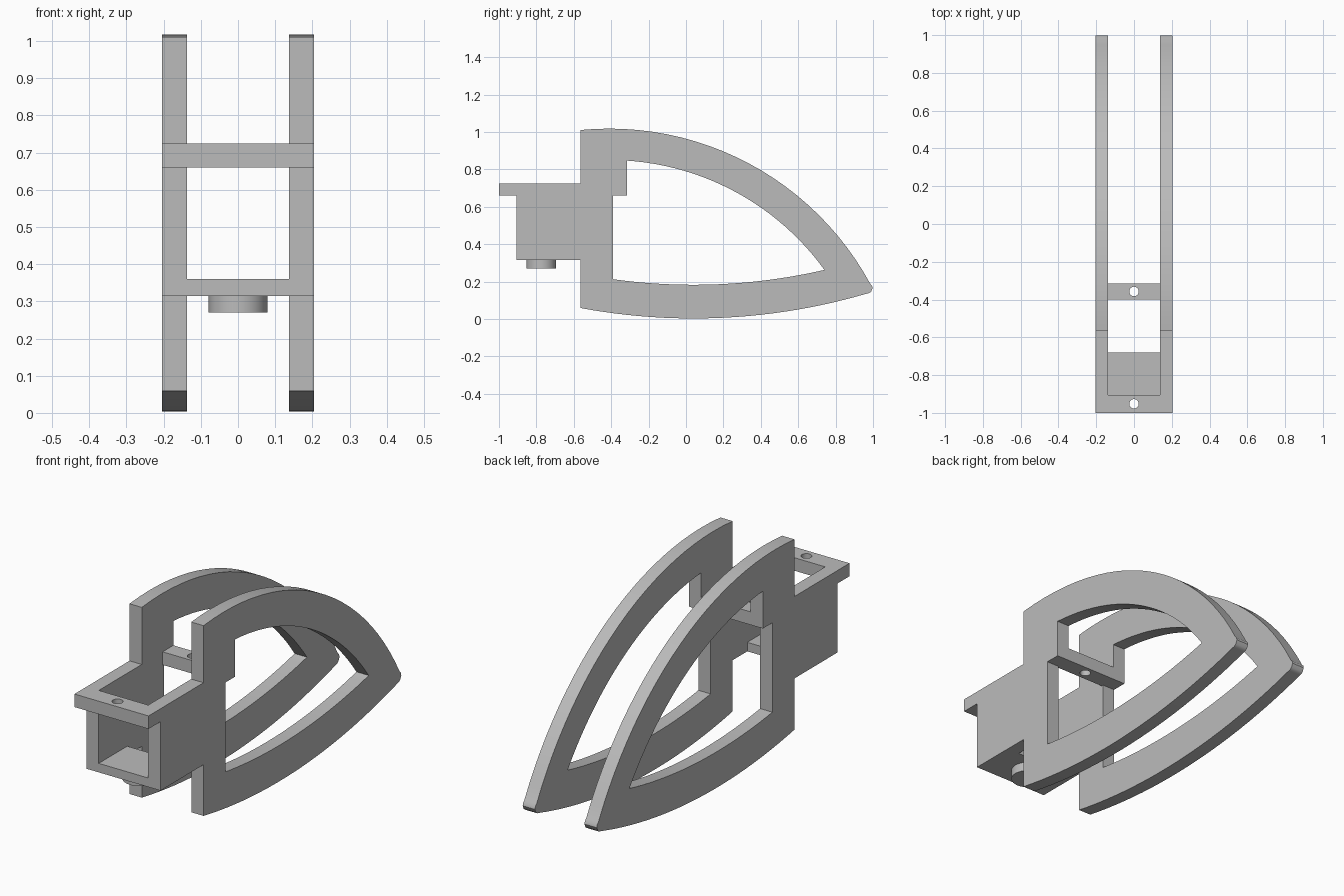
import bpy, bmesh
from math import asin, sin, cos, pi, radians

if "Cube" in bpy.data.objects:
    bpy.data.objects.remove(bpy.data.objects["Cube"], do_unlink=True)

grey = bpy.data.materials.new("plain grey")
grey.use_nodes = True
colour = (0.5, 0.5, 0.5, 1)
grey.diffuse_color = colour
grey.node_tree.nodes["Principled BSDF"].inputs["Base Color"].default_value = colour

OUTER, INNER = 0.205, 0.137      # side plate faces, distance from centre
UPRIGHT = (pi / 2, 0, pi / 2)    # profile x, y become world y, z


def arc(cy, cz, r, y0, y1, side, n=24):
    """Points on a circle between two horizontal positions, above or below its centre."""
    a0, a1 = asin((y0 - cy) / r), asin((y1 - cy) / r)
    angles = [a0 + (a1 - a0) * i / n for i in range(n + 1)]
    return [(cy + r * sin(a), cz + side * r * cos(a)) for a in angles]


def circle(y, r, n=32):
    return [(r * cos(2 * pi * i / n), y + r * sin(2 * pi * i / n)) for i in range(n)]


def rect(y0, y1):
    return [(-INNER, y0), (INNER, y0), (INNER, y1), (-INNER, y1)]


def slab(name, loops, thickness, location, rotation=(0, 0, 0)):
    """Extrude an outline; any further loops become holes."""
    curve = bpy.data.curves.new(name, "CURVE")
    curve.dimensions = "2D"
    curve.fill_mode = "BOTH"
    curve.extrude = thickness / 2
    for loop in loops:
        spline = curve.splines.new("POLY")
        spline.points.add(len(loop) - 1)
        for point, (u, v) in zip(spline.points, loop):
            point.co = (u, v, 0, 1)
        spline.use_cyclic_u = True
    helper = bpy.data.objects.new(name + " outline", curve)
    bpy.context.collection.objects.link(helper)
    graph = bpy.context.evaluated_depsgraph_get()
    mesh = bpy.data.meshes.new_from_object(helper.evaluated_get(graph))
    bpy.data.objects.remove(helper, do_unlink=True)
    bpy.data.curves.remove(curve)

    bm = bmesh.new()
    bm.from_mesh(mesh)
    bmesh.ops.remove_doubles(bm, verts=bm.verts, dist=0.0005)
    bmesh.ops.recalc_face_normals(bm, faces=bm.faces)
    bm.to_mesh(mesh)
    bm.free()
    mesh.materials.clear()
    mesh.materials.append(grey)

    obj = bpy.data.objects.new(name, mesh)
    obj.location, obj.rotation_euler = location, rotation
    bpy.context.collection.objects.link(obj)
    bpy.ops.object.select_all(action="DESELECT")
    obj.select_set(True)
    bpy.context.view_layer.objects.active = obj
    bpy.ops.object.shade_smooth_by_angle(angle=radians(30))
    return obj


# Side plates: curved frame with a rounded tip, plus the box wall and its lip
TOP, BOTTOM = (-0.41, -0.57), (0.04, 3.303)
outline = arc(*TOP, 1.588, -0.565, 0.985, 1)
outline += [(0.995, 0.178), (0.998, 0.165), (0.99, 0.147), (0.98, 0.139)]
outline += arc(*BOTTOM, 3.3, 0.968, -0.565, -1)
outline += [(-0.565, 0.315), (-0.905, 0.315), (-0.905, 0.66),
            (-1, 0.66), (-1, 0.725), (-0.565, 0.725)]
opening = arc(*TOP, 1.42, -0.315, 0.74, 1)
opening += arc(*BOTTOM, 3.12, 0.738, -0.39, -1)
opening += [(-0.39, 0.66), (-0.315, 0.66)]

for side, name in ((1, "left_side_plate"), (-1, "right_side_plate")):
    slab(name, [outline, opening], OUTER - INNER,
         (side * (OUTER + INNER) / 2, 0, 0), UPRIGHT)

# Cross bars with screw holes
slab("front_bar", [rect(-1, -0.905), circle(-0.952, 0.025)], 0.065, (0, 0, 0.6925))
slab("rear_bar", [rect(-0.4, -0.315), circle(-0.357, 0.025)], 0.065, (0, 0, 0.6925))

# Box floor and the round boss beneath it
slab("box_floor", [rect(-0.905, -0.68)], 0.045, (0, 0, 0.3375))
slab("floor_boss", [circle(-0.775, 0.079, 48)], 0.045, (0, 0, 0.2925))
